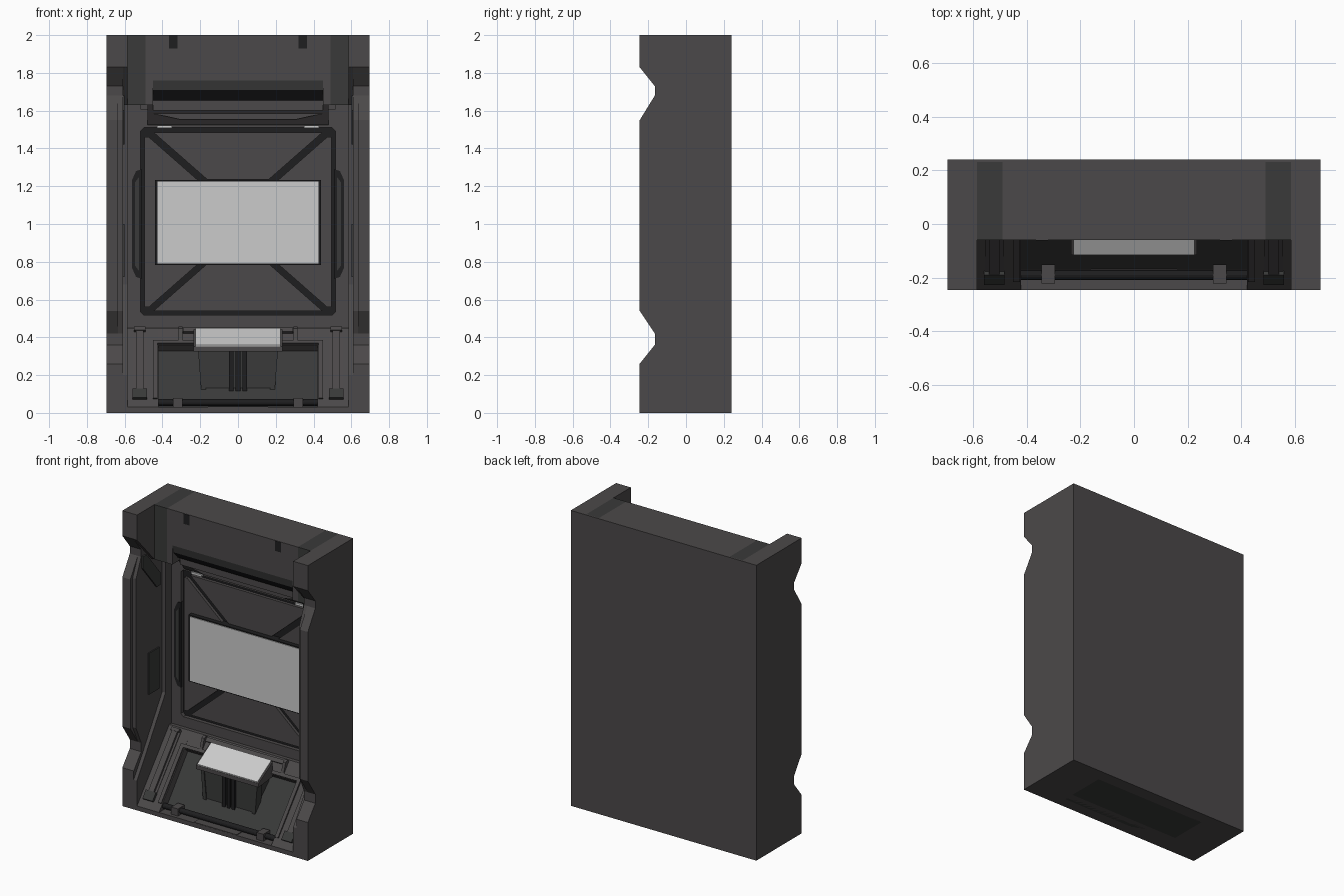
import bpy, bmesh
from math import pi, cos, sin


def material(name, c):
    m = bpy.data.materials.new(name)
    m.diffuse_color = (*c, 1)
    return m


BODY = material("charcoal", (0.071, 0.066, 0.067))
DARK = material("dark_charcoal", (0.041, 0.042, 0.041))
BLACK = material("near_black", (0.013, 0.013, 0.014))
PALE = material("pale_grey", (0.75, 0.75, 0.75))


def prism(name, pts, axis, a, b, mat=BODY, mirror=False):
    """Extrude a profile along x (pts are y,z) or along y (pts are x,z)."""
    bm = bmesh.new()
    put = (lambda p, t: (t, p[0], p[1])) if axis == "x" else (lambda p, t: (p[0], t, p[1]))
    lo = [bm.verts.new(put(p, a)) for p in pts]
    hi = [bm.verts.new(put(p, b)) for p in pts]
    bm.faces.new(lo)
    bm.faces.new(hi[::-1])
    n = len(pts)
    for i in range(n):
        j = (i + 1) % n
        bm.faces.new((lo[i], hi[i], hi[j], lo[j]))
    bmesh.ops.recalc_face_normals(bm, faces=bm.faces)
    me = bpy.data.meshes.new(name)
    bm.to_mesh(me)
    bm.free()
    me.materials.append(mat)
    ob = bpy.data.objects.new(name, me)
    bpy.context.collection.objects.link(ob)
    if mirror:
        ob.modifiers.new("mirror", "MIRROR").use_clip = False
    return ob


def box(name, x0, x1, y0, y1, z0, z1, mat=BODY, mirror=False):
    return prism(name, [(x0, z0), (x1, z0), (x1, z1), (x0, z1)], "y", y0, y1, mat, mirror)


def slope(t, h):
    """Point (y, z) on the console incline: t along it, h above it."""
    return (-0.24 + 0.34 * t - 0.777 * h, 0.03 + 0.42 * t + 0.629 * h)


def incline(name, x0, x1, t0, t1, h0, h1, mat=BODY, mirror=False):
    pts = [slope(t0, h0), slope(t1, h0), slope(t1, h1), slope(t0, h1)]
    return prism(name, pts, "x", x0, x1, mat, mirror)


# Side walls: notched outer skin, set-back inner skin, top and bottom thickening
prism("side_wall", [(0.24, 0), (0.24, 2), (-0.245, 2), (-0.245, 1.83), (-0.165, 1.73),
                    (-0.165, 1.68), (-0.245, 1.55), (-0.245, 0.54), (-0.165, 0.42),
                    (-0.165, 0.36), (-0.245, 0.26), (-0.245, 0)], "x", 0.635, 0.695, mirror=True)
prism("wall_lining", [(0.2, 0), (0.2, 2), (-0.245, 2), (-0.245, 1.83), (-0.165, 1.73),
                      (-0.165, 1.68), (-0.22, 1.55), (-0.22, 0.54), (-0.165, 0.42),
                      (-0.165, 0.36), (-0.245, 0.26), (-0.245, 0)], "x", 0.61, 0.635, mirror=True)
prism("upper_cheek", [(-0.245, 2), (-0.245, 1.83), (-0.06, 1.63), (0.16, 1.63), (0.16, 2)],
      "x", 0.585, 0.61, mirror=True)
prism("lower_cheek", [(-0.245, 0), (-0.245, 0.2), (-0.16, 0.33), (0.06, 0.68), (0.16, 0.68), (0.16, 0)],
      "x", 0.585, 0.61, mirror=True)
box("corner_post", 0.585, 0.612, 0.06, 0.16, 0.45, 1.63, BODY, True)
box("wall_pad", 0.602, 0.615, -0.09, 0.02, 0.72, 1.0, DARK, True)
prism("wall_brace", [(-0.16, 1.68), (-0.12, 1.68), (0.03, 1.5), (0.03, 1.42), (-0.01, 1.42), (-0.16, 1.6)],
      "x", 0.6, 0.615, DARK, True)

# Back slab
prism("back_slab", [(0.155, 0), (0.24, 0), (0.24, 2), (0.23, 2), (0.23, 1.6), (0.155, 1.6)],
      "x", -0.635, 0.635)

# Hood with undercut, darker columns and header wedge
prism("hood", [(0.23, 2), (-0.06, 2), (-0.06, 1.76), (0.0, 1.7), (0.02, 1.65),
               (0.02, 1.6), (0.23, 1.6)], "x", -0.45, 0.45)
prism("hood_lip", [(-0.06, 1.76), (-0.05, 1.71), (0.0, 1.7)], "x", -0.45, 0.45, DARK)
prism("hood_underside", [(-0.05, 1.71), (0.0, 1.655), (0.03, 1.655), (0.03, 1.71)],
      "x", -0.45, 0.45, BLACK)
box("hood_shoulder", 0.45, 0.49, -0.06, 0.23, 1.63, 2, BODY, True)
box("hood_column", 0.49, 0.585, -0.06, 0.23, 1.63, 2, DARK, True)
box("filler_strip", 0.585, 0.635, 0.12, 0.232, 1.6, 2, BODY, True)
box("hood_clip", 0.32, 0.365, -0.062, -0.05, 1.93, 1.998, BLACK, True)
prism("header", [(0.02, 1.655), (0.03, 1.63), (0.115, 1.525), (0.16, 1.525), (0.16, 1.655)],
      "x", -0.48, 0.48)
prism("header_trim", [(-0.45, 1.585), (-0.3, 1.552), (0.3, 1.552), (0.45, 1.585)],
      "y", 0.066, 0.13)
box("light_slit", 0.35, 0.43, 0.11, 0.14, 1.507, 1.522, PALE, True)

# Rear wall around the display panel; gaps leave the dark grooves
box("groove_bed", -0.53, 0.53, 0.15, 0.16, 0.49, 1.53, BLACK)
box("surround_side", 0.515, 0.61, 0.125, 0.16, 0.44, 1.64, BODY, True)
box("surround_top", -0.515, 0.515, 0.125, 0.16, 1.51, 1.61)
box("surround_bottom", -0.515, 0.515, 0.125, 0.16, 0.44, 0.517)
for z, s in ((1.51, -1), (0.517, 1)):
    prism("surround_corner", [(0.515, z), (0.498, z), (0.515, z + s * 0.017)],
          "y", 0.125, 0.16, BODY, True)
    # Trapezoid panels above and below the display
    e = 1.0125 - s * 0.4725
    prism("panel_wedge", [(-0.447, e), (0.447, e), (0.162, e + s * 0.25), (-0.162, e + s * 0.25)],
          "y", 0.13, 0.16)
prism("panel_side", [(0.494, 1.46), (0.472, 1.46), (0.21, 1.23), (0.21, 0.79), (0.472, 0.56), (0.494, 0.56)],
      "y", 0.13, 0.16, BODY, True)
prism("side_latch", [(0.512, 1.29), (0.54, 1.28), (0.562, 1.23), (0.562, 0.77), (0.54, 0.72), (0.512, 0.71)],
      "y", 0.12, 0.14, BLACK, True)
prism("latch_cover", [(0.523, 1.25), (0.546, 1.22), (0.546, 0.78), (0.523, 0.75)],
      "y", 0.115, 0.14, DARK, True)

# Display
box("display_bezel", -0.44, 0.44, 0.1, 0.155, 0.782, 1.232, BLACK)
box("display_screen", -0.427, 0.427, 0.095, 0.11, 0.79, 1.225, PALE)

# Sloped console: side strips, recessed tray, raised borders
prism("console_side", [(-0.245, 0), (-0.245, 0.03), (0.1, 0.45), (0.16, 0.45), (0.16, 0)],
      "x", 0.42, 0.585, BODY, True)
prism("console_sill", [(-0.245, 0), (-0.245, 0.03), (-0.17, 0.03), (-0.1, 0)], "x", -0.42, 0.42)
prism("console_tray", [(-0.17, 0.0), (-0.17, 0.03), (0.065, 0.33), (0.16, 0.33), (0.16, 0)],
      "x", -0.42, 0.42, DARK)
prism("console_head", [(0.065, 0.325), (0.027, 0.36), (0.1, 0.45), (0.16, 0.45), (0.16, 0.325)],
      "x", -0.42, 0.42)
incline("tray_border_side", 0.425, 0.45, 0.1, 0.82, -0.01, 0.012, BODY, True)
incline("tray_border_top", -0.45, 0.45, 0.79, 0.83, -0.01, 0.012)
prism("console_gusset", [slope(0.83, -0.01), slope(0.83, 0.004), slope(0.95, 0.03), slope(0.99, 0.02),
                         slope(0.99, -0.01)], "x", 0.295, 0.315, BODY, True)
incline("console_ledge", -0.29, 0.29, 0.93, 0.98, -0.01, 0.015)

# Side rails with end blocks
incline("rail_base", 0.485, 0.555, 0.1, 0.97, -0.01, 0.006, BODY, True)
incline("rail", 0.5, 0.54, 0.14, 0.95, 0.0, 0.02, BODY, True)
incline("rail_end", 0.482, 0.558, 0.09, 0.2, -0.01, 0.022, DARK, True)
incline("rail_cap", 0.49, 0.55, 0.94, 0.98, -0.01, 0.024, BODY, True)

# Front roller, clips and sill plate
prism("roller", [(-0.19 + 0.018 * cos(i * pi / 6), 0.055 + 0.018 * sin(i * pi / 6)) for i in range(12)],
      "x", -0.45, 0.45, BLACK)
box("roller_clip", 0.295, 0.345, -0.222, -0.15, 0.025, 0.078, BODY, True)
box("sill_plate", -0.16, 0.16, -0.244, -0.155, 0.01, 0.034)

# Pedestal with angled control top
prism("pedestal", [(-0.18, 0.11), (0.18, 0.11), (0.21, 0.36), (-0.21, 0.36)], "y", -0.09, 0.04, DARK)
prism("pedestal_fin", [(0.17, 0.12), (0.195, 0.12), (0.212, 0.34), (0.19, 0.34)],
      "y", -0.096, -0.04, DARK, True)
for x in (-0.035, 0, 0.035):
    box("pedestal_cable", x - 0.012, x + 0.012, -0.102, -0.085, 0.115, 0.335, BLACK)
prism("control_head", [(-0.115, 0.325), (-0.115, 0.352), (0.036, 0.442), (0.036, 0.34)],
      "x", -0.235, 0.235, BODY)
prism("control_screen", [(-0.113, 0.345), (-0.115, 0.36), (0.035, 0.45), (0.035, 0.435)],
      "x", -0.226, 0.226, PALE)
